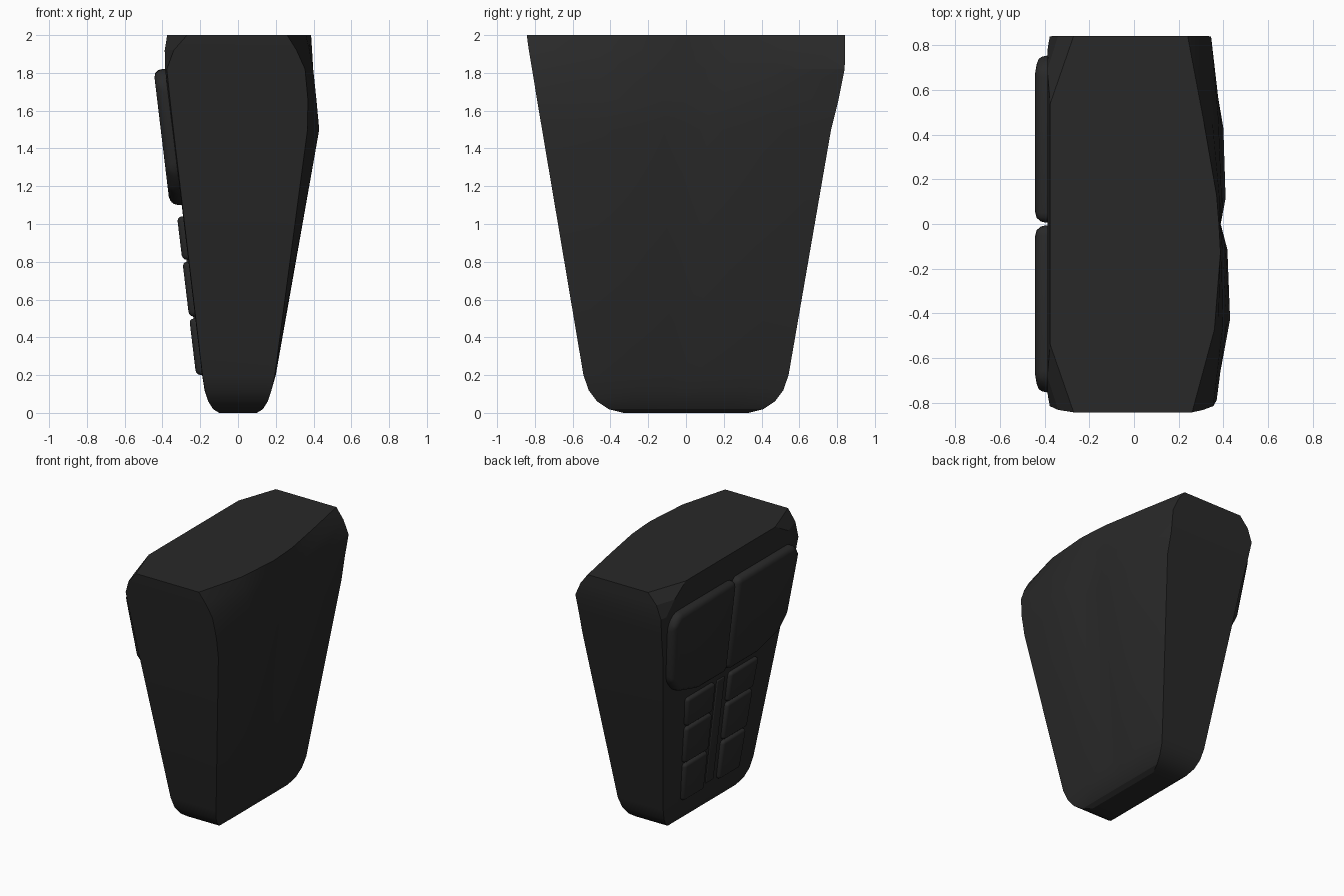
import bpy, bmesh

if "Cube" in bpy.data.objects:
    bpy.data.objects.remove(bpy.data.objects["Cube"])

mat = bpy.data.materials.new("dark_grey")
mat.diffuse_color = (0.022, 0.022, 0.022, 1)
mat.use_nodes = True
mat.node_tree.nodes["Principled BSDF"].inputs["Base Color"].default_value = mat.diffuse_color


def finish(bm, name, bevel=0.0, angle=25):
    bmesh.ops.recalc_face_normals(bm, faces=bm.faces[:])
    me = bpy.data.meshes.new(name)
    bm.to_mesh(me)
    bm.free()
    ob = bpy.data.objects.new(name, me)
    bpy.context.collection.objects.link(ob)
    me.materials.append(mat)
    bpy.ops.object.select_all(action='DESELECT')
    bpy.context.view_layer.objects.active = ob
    ob.select_set(True)
    if bevel:
        mod = ob.modifiers.new("soft_edges", 'BEVEL')
        mod.width = bevel
        mod.segments = 3
        mod.limit_method = 'NONE'
        bpy.ops.object.modifier_apply(modifier=mod.name)
    bpy.ops.object.shade_smooth_by_angle(angle=angle * 3.14159 / 180)
    return ob


# Torso: lofted rings of (z, -y half width, +y half width, chest corner x,
# chest x, chest width share, seven back x values from -y to +y)
SHARE = (1, .56, .15, 0, .15, .56, 1)
RINGS = [
    (0.00, .33, .33, -.10, -.10, .97, (.10, .10, .10, .10, .10, .10, .10)),
    (0.02, .41, .41, -.132, -.132, .97, (.13, .132, .132, .132, .132, .132, .132)),
    (0.06, .47, .47, -.157, -.157, .97, (.157,) * 7),
    (0.12, .515, .515, -.175, -.177, .97, (.177,) * 7),
    (0.20, .543, .543, -.188, -.190, .97, (.195, .20, .20, .195, .20, .20, .195)),
    (1.50, .762, .768, -.342, -.346, .97, (.368, .43, .418, .388, .41, .40, .335)),
    (1.66, .789, .808, -.36, -.366, .96, (.370, .415, .41, .388, .40, .39, .335)),
    (1.82, .815, .84, -.377, -.386, .94, (.355, .398, .398, .386, .392, .378, .345)),
    (1.92, .832, .842, -.34, -.388, .82, (.31, .378, .392, .385, .382, .35, .30)),
    (2.00, .843, .842, -.27, -.375, .64, (.26, .36, .387, .38, .37, .31, .24)),
]
bm = bmesh.new()
loops = []
for z, wn, wp, corner, chest, share, back in RINGS:
    pts = [(x, (-wn if i < 3 else wp) * s) for i, (x, s) in enumerate(zip(back, SHARE))]
    pts += [(corner, wp), (chest, wp * share), (chest, -wn * share), (corner, -wn)]
    loops.append([bm.verts.new((x, y, z)) for x, y in pts])
for lo, hi in zip(loops, loops[1:]):
    for i in range(len(lo)):
        j = (i + 1) % len(lo)
        bm.faces.new((lo[i], lo[j], hi[j], hi[i]))
bm.faces.new(loops[0])
bm.faces.new(loops[-1])
finish(bm, "torso_body", angle=20)


def chest_x(z):
    return -.166 - .12 * z


def plate(name, outline, thick, side, bevel):
    """Padded plate lying on the sloping chest face; outline is (y, z)."""
    bm = bmesh.new()
    inner, outer = ([bm.verts.new((chest_x(z) + d, y * side, z)) for y, z in outline]
                    for d in (.05, -thick))
    n = len(outline)
    bm.faces.new(inner)
    bm.faces.new(outer)
    for i in range(n):
        j = (i + 1) % n
        bm.faces.new((inner[i], inner[j], outer[j], outer[i]))
    finish(bm, name, bevel, 35)


for side, tag in ((1, "left"), (-1, "right")):
    # Chest pads
    plate("chest_pad_" + tag, [(.006, 1.10), (.35, 1.10), (.60, 1.17), (.70, 1.28),
                               (.76, 1.74), (.70, 1.82), (.006, 1.82)], .063, side, .045)
    # Three rows of stomach pads
    for n, (z0, z1, y0, y1) in enumerate(((.20, .50, .34, .37), (.51, .80, .375, .40),
                                          (.81, 1.04, .40, .43))):
        plate(f"stomach_pad_{tag}_{n + 1}", [(.09, z0), (y0, z0), (y1, z1), (.09, z1)],
              .032, side, .025)

# Narrow centre strip between the stomach pads
plate("centre_strip", [(-.045, .22), (.045, .22), (.045, 1.03), (-.045, 1.03)], .010, 1, .008)
